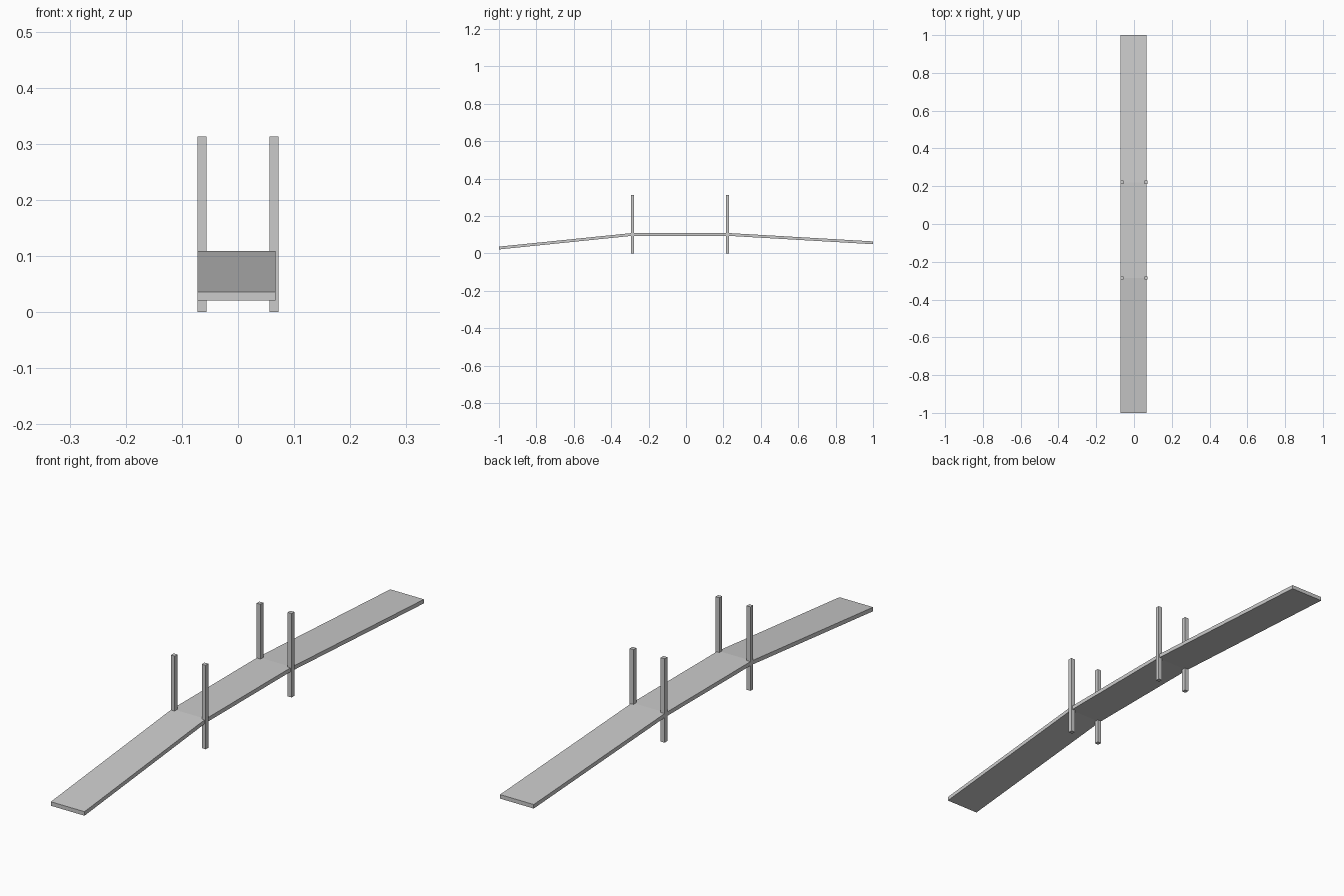
import bpy, bmesh

if "Cube" in bpy.data.objects:
    bpy.data.objects.remove(bpy.data.objects["Cube"])

def mesh_object(name, bm):
    bmesh.ops.recalc_face_normals(bm, faces=bm.faces)
    me = bpy.data.meshes.new(name)
    bm.to_mesh(me)
    bm.free()
    ob = bpy.data.objects.new(name, me)
    bpy.context.collection.objects.link(ob)
    return ob

FRONT_Y, BACK_Y = -0.285, 0.221   # post rows, where the deck bends
THICK = 0.015

# Deck: sloped ramp, level span, sloped ramp, swept across x
x0, x1 = -0.072, 0.067
path = [(-1.0, 0.036), (FRONT_Y, 0.109), (BACK_Y, 0.109), (1.0, 0.064)]
bm = bmesh.new()
rings = []
for y, z in path:
    rings.append([bm.verts.new(p) for p in
                  ((x0, y, z), (x1, y, z), (x1, y, z - THICK), (x0, y, z - THICK))])
for a, b in zip(rings, rings[1:]):
    for i in range(4):
        j = (i + 1) % 4
        bm.faces.new((a[i], a[j], b[j], b[i]))
bm.faces.new(rings[0])
bm.faces.new(rings[-1])
mesh_object("bridge_deck", bm)

# Four square posts passing through the deck at the bends
def post(name, x, y, size=0.016, height=0.313):
    bm = bmesh.new()
    bmesh.ops.create_cube(bm, size=1)
    bmesh.ops.scale(bm, vec=(size, size, height), verts=bm.verts)
    bmesh.ops.translate(bm, vec=(x, y, height / 2), verts=bm.verts)
    mesh_object(name, bm)

for row, y in (("front", FRONT_Y), ("back", BACK_Y)):
    for side, s in (("left", -1), ("right", 1)):
        post(f"{row}_{side}_post", s * 0.064, y)
